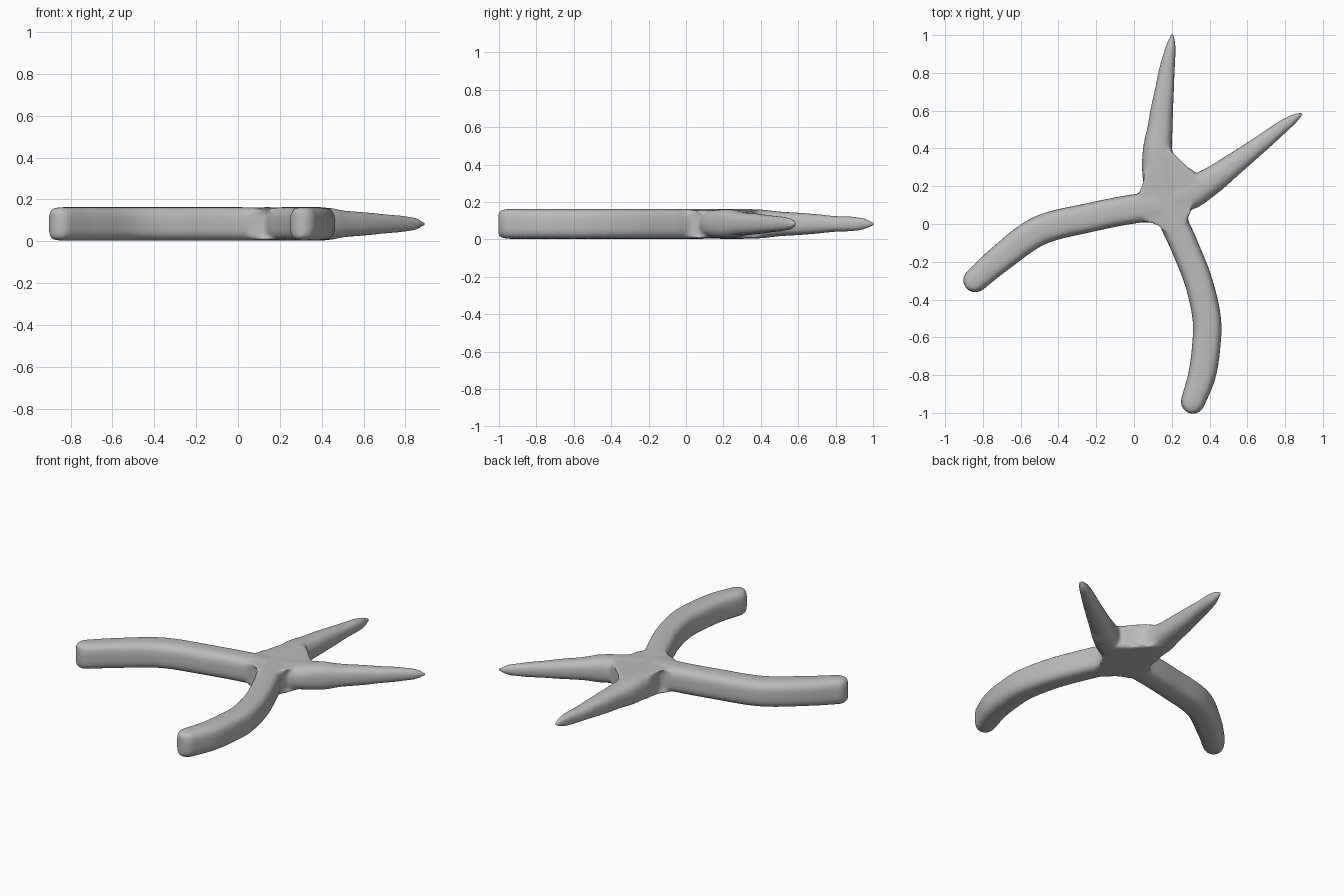
import bpy, bmesh, math
from mathutils import Vector

if "Cube" in bpy.data.objects:
    bpy.data.objects.remove(bpy.data.objects["Cube"])

ZC = 0.083  # mid height of the flat tool


def spline(pts, steps=8):
    """Catmull-Rom resampling of (x, y, half width, half height) points."""
    p = [Vector(q) for q in pts]
    p = [2 * p[0] - p[1]] + p + [2 * p[-1] - p[-2]]
    out = []
    for i in range(1, len(p) - 2):
        a, b, c, d = p[i - 1:i + 3]
        for s in range(steps):
            t = s / steps
            out.append(0.5 * (2 * b + (c - a) * t + (2 * a - 5 * b + 4 * c - d) * t * t
                              + (3 * b - a - 3 * c + d) * t ** 3))
    return out + [p[-2]]


def sweep(bm, pts, power, round_end, sides=32):
    """Closed tube with a rounded-box cross-section along a path."""
    path = spline(pts)
    if round_end:  # semicircular end in plan, softened in height
        last, n = path[-1], len(path)
        d = (last - path[-2]).xy.normalized()
        w, h = last[2], last[3]
        for k in range(1, 8):
            a = math.pi / 2 * k / 7
            o = last.xy + d * w * math.sin(a)
            path.append(Vector((o.x, o.y, max(w * math.cos(a), 0.004),
                                h * (0.72 + 0.28 * math.cos(a)))))
    rings = []
    for i, q in enumerate(path):
        d = (path[min(i + 1, len(path) - 1)] - path[max(i - 1, 0)]).xy.normalized()
        side = Vector((-d.y, d.x))
        ring = []
        for k in range(sides):
            a = 2 * math.pi * k / sides
            c, s = math.cos(a), math.sin(a)
            u = math.copysign(abs(c) ** (2 / power), c) * q[2]
            v = math.copysign(abs(s) ** (2 / power), s) * q[3]
            ring.append(bm.verts.new((q[0] + side.x * u, q[1] + side.y * u, ZC + v)))
        rings.append(ring)
    for r0, r1 in zip(rings, rings[1:]):
        for k in range(sides):
            j = (k + 1) % sides
            bm.faces.new((r0[k], r0[j], r1[j], r1[k]))
    bm.faces.new(rings[0][::-1])
    bm.faces.new(rings[-1])


bm = bmesh.new()

# handles
sweep(bm, [(0.2, 0.1, .078, .079), (0, .08, .077, .08), (-.23, .035, .077, .08),
           (-.5, -.035, .078, .08), (-.71, -.185, .072, .08), (-.84, -.298, .064, .08)], 3.2, True)
sweep(bm, [(.17, .14, .078, .079), (.215, 0, .075, .08), (.26, -.1, .074, .08),
           (.34, -.3, .074, .08), (.385, -.5, .075, .08), (.382, -.65, .075, .08),
           (.36, -.8, .073, .08), (.312, -.94, .064, .08)], 3.2, True)

# tapering jaws
sweep(bm, [(.18, .08, .08, .079), (.15, .2, .095, .08), (.132, .3, .09, .08),
           (.125, .4, .077, .077), (.137, .5, .067, .066), (.147, .6, .06, .06),
           (.16, .7, .051, .052), (.172, .8, .043, .042), (.188, .9, .032, .038),
           (.198, .96, .021, .027), (.203, 1.012, .005, .006)], 2.6, False)
sweep(bm, [(.19, .12, .08, .078), (.3, .165, .085, .076), (.38, .21, .076, .078),
           (.44, .25, .069, .076), (.5, .295, .062, .064), (.6, .37, .052, .056),
           (.7, .447, .043, .046), (.78, .51, .035, .039), (.85, .56, .023, .028),
           (.896, .588, .005, .006)], 2.6, False)

# filleted hub where the two halves cross
outline = [(.0, .15), (.035, .165), (.055, .19), (.05, .28), (.08, .38), (.19, .41),
           (.21, .36), (.25, .32), (.31, .285), (.36, .24), (.33, .12), (.29, .07),
           (.285, .03), (.28, -.03), (.2, -.08), (.165, -.03), (.13, .005), (.05, .01)]
lo = [bm.verts.new((x, y, .006)) for x, y in outline]
hi = [bm.verts.new((x, y, .156)) for x, y in outline]
caps = [bm.faces.new(lo[::-1]), bm.faces.new(hi)]
for k in range(len(outline)):
    j = (k + 1) % len(outline)
    bm.faces.new((lo[k], lo[j], hi[j], hi[k]))
rim = list({e for f in caps for e in f.edges})
bmesh.ops.bevel(bm, geom=rim, offset=0.022, segments=3, profile=0.5, affect='EDGES')
bmesh.ops.recalc_face_normals(bm, faces=bm.faces)

mesh = bpy.data.meshes.new("pliers_body")
bm.to_mesh(mesh)
bm.free()
body = bpy.data.objects.new("pliers_body", mesh)
bpy.context.collection.objects.link(body)

# one plain grey
grey = bpy.data.materials.new("plain_grey")
grey.diffuse_color = (0.5, 0.5, 0.5, 1)
grey.use_nodes = True
grey.node_tree.nodes["Principled BSDF"].inputs["Base Color"].default_value = grey.diffuse_color
mesh.materials.append(grey)

# fuse the parts into one soft skin
fuse = body.modifiers.new("fuse", 'REMESH')
fuse.mode = 'VOXEL'
fuse.voxel_size = 0.011
fuse.use_smooth_shade = True
soften = body.modifiers.new("soften", 'SMOOTH')
soften.factor = 0.5
soften.iterations = 5
